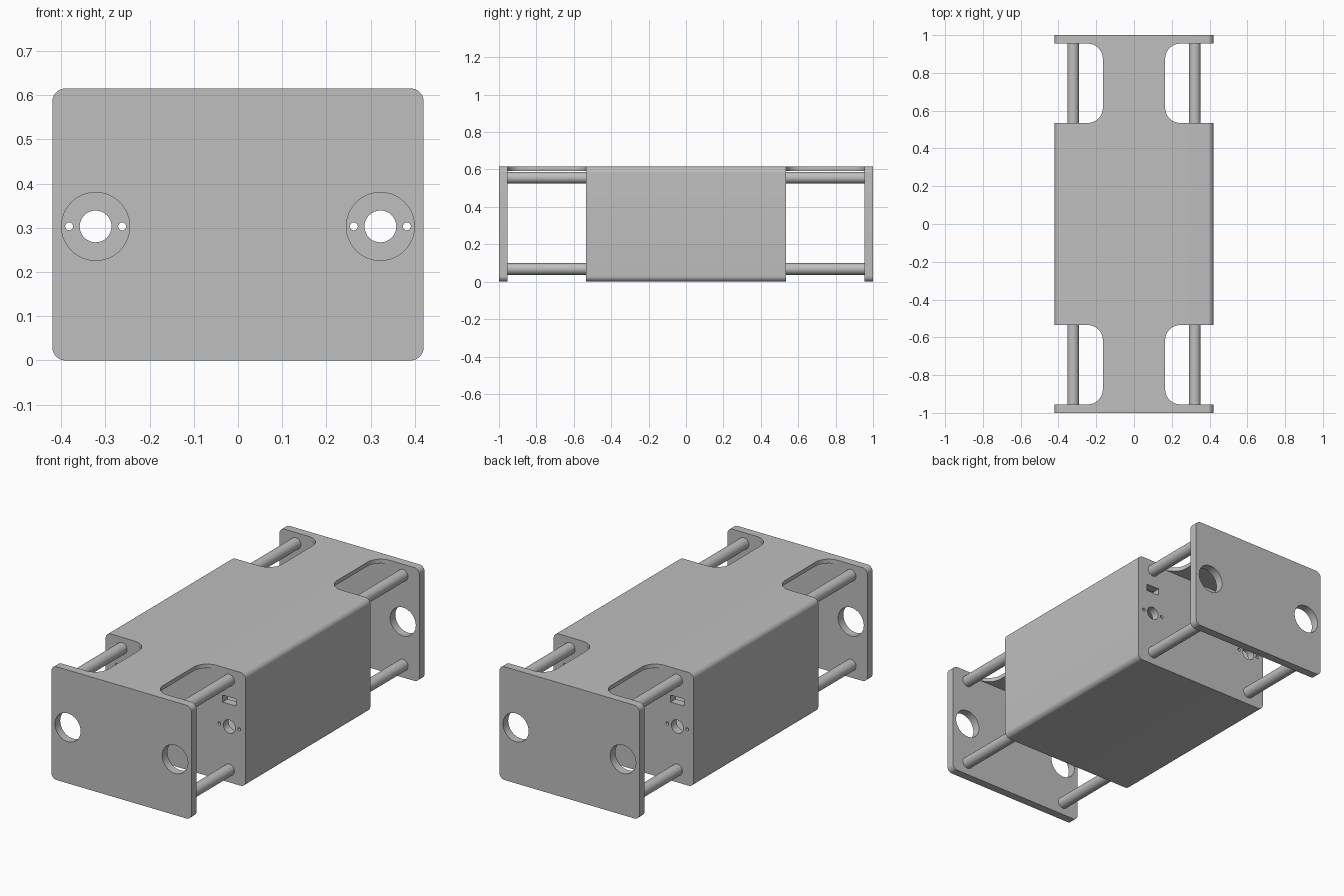
import bpy, bmesh, math
from mathutils import Vector

if "Cube" in bpy.data.objects:
    bpy.data.objects.remove(bpy.data.objects["Cube"])

W, H = 0.42, 0.615          # half width, height
BODY, INNER, END = 0.535, 0.955, 1.0
WALL, ROOF = 0.045, 0.022
PORT_X, PORT_Z = 0.322, 0.303

grey = bpy.data.materials.new("plain grey")
grey.use_nodes = True
colour = (0.52, 0.52, 0.52, 1)
grey.diffuse_color = colour
grey.node_tree.nodes["Principled BSDF"].inputs["Base Color"].default_value = colour


def arc(cx, cy, r, start, stop, steps=10):
    """Points on an arc, angles in degrees."""
    angles = [math.radians(start + (stop - start) * i / steps) for i in range(steps + 1)]
    return [(cx + r * math.cos(a), cy + r * math.sin(a)) for a in angles]


def rounded_rect(x, z0, z1, r):
    return (arc(x - r, z1 - r, r, 0, 90) + arc(r - x, z1 - r, r, 90, 180)
            + arc(r - x, z0 + r, r, 180, 270) + arc(x - r, z0 + r, r, 270, 360))


def prism(name, points, offset):
    """Extrude a closed 3D outline."""
    bm = bmesh.new()
    face = bm.faces.new([bm.verts.new(p) for p in points])
    new = bmesh.ops.extrude_face_region(bm, geom=[face])["geom"]
    bmesh.ops.translate(bm, vec=Vector(offset),
                        verts=[v for v in new if isinstance(v, bmesh.types.BMVert)])
    bmesh.ops.recalc_face_normals(bm, faces=bm.faces)
    mesh = bpy.data.meshes.new(name)
    bm.to_mesh(mesh)
    bm.free()
    mesh.materials.append(grey)
    obj = bpy.data.objects.new(name, mesh)
    bpy.context.collection.objects.link(obj)
    return obj


def along_y(name, outline, y0, y1):
    return prism(name, [(x, y0, z) for x, z in outline], (0, y1 - y0, 0))


def rod(name, x, z, r, y0, y1, sides=32):
    return along_y(name, arc(x, z, r, 0, 360, sides)[:-1], y0, y1)


def cut(target, cutter):
    mod = target.modifiers.new("cut", 'BOOLEAN')
    mod.operation, mod.solver, mod.object = 'DIFFERENCE', 'EXACT', cutter
    bpy.context.view_layer.objects.active = target
    bpy.ops.object.modifier_apply(modifier=mod.name)
    bpy.data.objects.remove(cutter)


def smooth(obj):
    bpy.ops.object.select_all(action='DESELECT')
    obj.select_set(True)
    bpy.context.view_layer.objects.active = obj
    bpy.ops.object.shade_smooth_by_angle(angle=math.radians(30))


# Hollow main housing with ports and slots in both end walls
housing = along_y("housing", rounded_rect(W, 0, H, 0.03), -BODY, BODY)
cut(housing, along_y("cavity", rounded_rect(W - ROOF, ROOF, H - ROOF, 0.015),
                     WALL - BODY, BODY - WALL))
for side in (-1, 1):
    x = side * PORT_X
    cut(housing, rod("port_cutter", x, PORT_Z, 0.036, -0.7, 0.7))
    for dx in (-0.06, 0.06):
        cut(housing, rod("screw_cutter", x + dx, PORT_Z, 0.009, -0.7, 0.7, 16))
    slot = [(x - 0.04, 0.425), (x + 0.04, 0.425), (x + 0.04, 0.463), (x - 0.04, 0.463)]
    cut(housing, along_y("slot_cutter", slot, -0.7, 0.7))
smooth(housing)

# End plates with access holes, and filleted roof bridges joining them to the housing
fillet, neck = 0.08, 0.165
for end, label in ((-1, "front"), (1, "back")):
    plate = along_y(label + "_plate", rounded_rect(W, 0, H, 0.03), end * INNER, end * END)
    for side in (-1, 1):
        cut(plate, rod("access_cutter", side * PORT_X, PORT_Z, 0.077,
                       end * 0.9, end * 1.1, 48))
    smooth(plate)

    edge = (arc(neck + fillet, BODY + fillet, fillet, 270, 180)
            + arc(neck + fillet, INNER - fillet, fillet, 180, 90))
    outline = edge + [(-x, y) for x, y in reversed(edge)]
    bridge = prism(label + "_bridge", [(x, end * y, H - ROOF) for x, y in outline],
                   (0, 0, ROOF))
    smooth(bridge)

# Four tie rods between the end plates
for side, label in ((-1, "right"), (1, "left")):
    for level, z in (("lower", 0.068), ("upper", 0.556)):
        smooth(rod(f"{level}_{label}_rod", side * PORT_X, z, 0.031, -0.96, 0.96))
